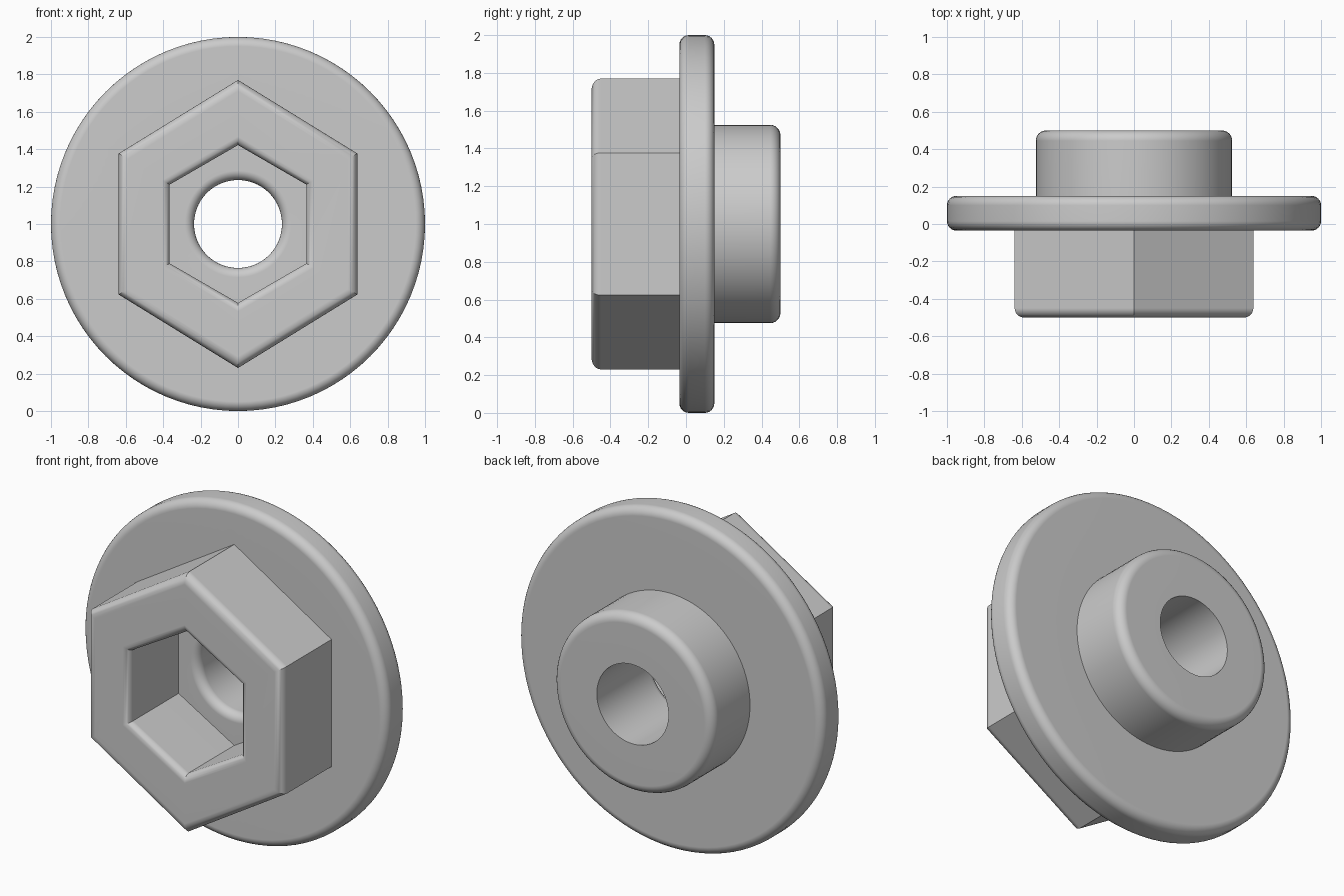
import bpy, bmesh, math

if "Cube" in bpy.data.objects:
    bpy.data.objects.remove(bpy.data.objects["Cube"])

CZ = 1.0          # height of the shared axis
FRONT = -0.035    # front face of the flange

steel = bpy.data.materials.new("grey_steel")
steel.diffuse_color = (0.6, 0.6, 0.6, 1)
steel.use_nodes = True
steel.node_tree.nodes["Principled BSDF"].inputs["Base Color"].default_value = steel.diffuse_color


def fillet(cx, cy, r, a0, a1, n=6):
    """Arc points as (radius, y) pairs, angles in degrees."""
    return [(cx + r * math.cos(math.radians(a0 + (a1 - a0) * i / n)),
             cy + r * math.sin(math.radians(a0 + (a1 - a0) * i / n))) for i in range(n + 1)]


def make_object(name, loops):
    """Skin a closed series of equal-length vertex loops."""
    bm = bmesh.new()
    rings = [[bm.verts.new(p) for p in loop] for loop in loops]
    for a, b in zip(rings, rings[1:] + rings[:1]):
        for i in range(len(a)):
            j = (i + 1) % len(a)
            bm.faces.new((a[i], a[j], b[j], b[i]))
    bmesh.ops.recalc_face_normals(bm, faces=bm.faces)
    me = bpy.data.meshes.new(name)
    bm.to_mesh(me)
    bm.free()
    me.materials.append(steel)
    ob = bpy.data.objects.new(name, me)
    bpy.context.collection.objects.link(ob)
    return ob


# Flange, rear hub and bore: one turned profile of (radius, y)
profile = fillet(0.285, FRONT + 0.05, 0.05, 180, 270)       # rounded bore entry
profile += fillet(0.95, FRONT + 0.05, 0.05, -90, 0)         # flange rim
profile += fillet(0.95, 0.10, 0.05, 0, 90)
profile += [(0.525, 0.15)]                                  # hub
profile += fillet(0.47, 0.445, 0.055, 0, 90)
profile += [(0.235, 0.50)]                                  # sharp bore exit
SEG = 96
turned = [[(r * math.sin(2 * math.pi * i / SEG), y, CZ + r * math.cos(2 * math.pi * i / SEG))
           for i in range(SEG)] for r, y in profile]
body = make_object("flanged_bushing", turned)


# Hexagonal head with hexagonal socket, both with rounded front edges
def hexagon(flat, tip, side, offset, y):
    s = (flat + offset) / flat
    pts = [(0, tip), (flat, side), (flat, -side), (0, -tip), (-flat, -side), (-flat, side)]
    return [(x * s, y, CZ + z * s) for x, z in pts]


OUTER = (0.638, 0.77, 0.377)
SOCKET = (0.365, 0.422, 0.211)
loops = [hexagon(*OUTER, 0, 0.03)]
loops += [hexagon(*OUTER, o, y) for o, y in fillet(-0.05, -0.45, 0.05, 0, -90)]
loops += [hexagon(*SOCKET, o, y) for o, y in fillet(0.04, -0.46, 0.04, -90, -180)]
loops += [hexagon(*SOCKET, 0, 0.03)]
head = make_object("hex_head", loops)

# Join the head to the flange
union = body.modifiers.new("join_head", 'BOOLEAN')
union.operation = 'UNION'
union.solver = 'EXACT'
union.object = head
bpy.context.view_layer.objects.active = body
body.select_set(True)
bpy.ops.object.modifier_apply(modifier=union.name)
bpy.data.objects.remove(head)

# Smooth fillets, crisp edges
bpy.ops.object.shade_smooth_by_angle(angle=math.radians(30))
weighted = body.modifiers.new("flat_faces", 'WEIGHTED_NORMAL')
weighted.keep_sharp = True
